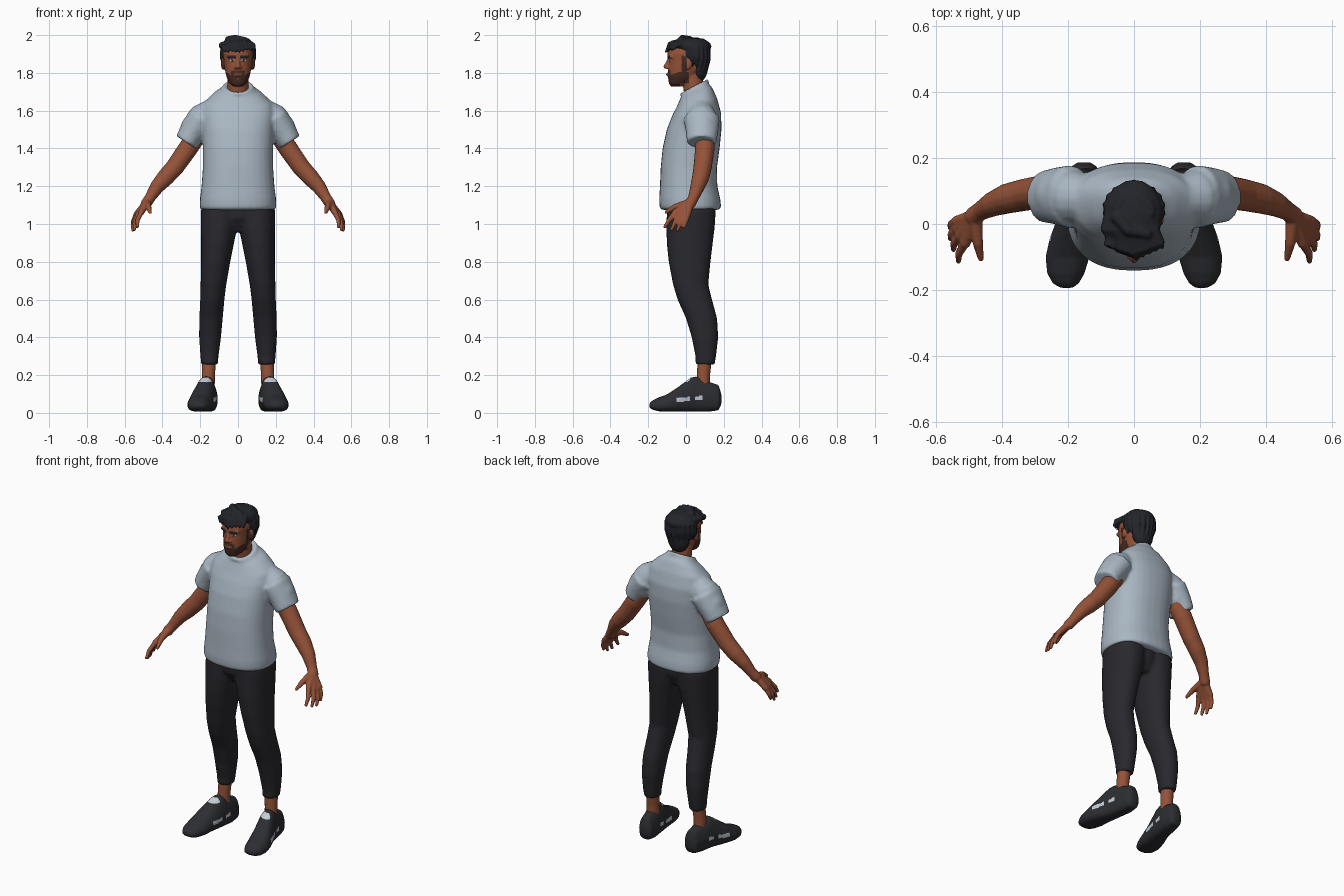
import bpy, bmesh, math, random
from mathutils import Vector, Matrix

random.seed(4)


def material(name, rgb):
    m = bpy.data.materials.new(name)
    m.diffuse_color = (*rgb, 1)
    return m


SKIN = material("skin", (0.30, 0.085, 0.04))
SHIRT = material("pale_grey_cloth", (0.40, 0.47, 0.54))
PANTS = material("charcoal_cloth", (0.021, 0.021, 0.027))
HAIR = material("black_hair", (0.016, 0.018, 0.023))
BEARD = material("beard_brown", (0.06, 0.024, 0.016))
SHOE = material("shoe_black", (0.026, 0.027, 0.032))
PATCH = material("light_patch", (0.55, 0.6, 0.66))
LIP = material("lip", (0.22, 0.055, 0.035))


# ---------- helpers ----------
def power(v, p):
    return math.copysign(abs(v) ** p, v)


def loft(bm, rings):
    loops = [[bm.verts.new(p) for p in r] for r in rings]
    n = len(loops[0])
    for a, b in zip(loops, loops[1:]):
        for i in range(n):
            bm.faces.new((a[i], a[(i + 1) % n], b[(i + 1) % n], b[i]))
    bm.faces.new(loops[0])
    bm.faces.new(loops[-1])


def stack(bm, rows, p=1.0, n=32):
    """Horizontal sections: z, centre x, half width, front y, back y, tilt."""
    rings = []
    for z, xc, rx, yf, yb, tilt in rows:
        yc, ry, ring = (yf + yb) / 2, (yb - yf) / 2, []
        for i in range(n):
            a = math.tau * i / n
            dy = ry * power(math.sin(a), p)
            ring.append((xc + rx * power(math.cos(a), p), yc + dy, z + tilt * dy))
        rings.append(ring)
    loft(bm, rings)


def ball(bm, c, r, rot=0.0):
    m = Matrix.Translation(c) @ Matrix.Rotation(rot, 4, 'X') @ Matrix.Diagonal((*r, 1))
    bmesh.ops.create_uvsphere(bm, u_segments=20, v_segments=12, radius=1, matrix=m)


def tube(bm, pts, n=14):
    """Round limb through points (x, y, z, radius) with rounded ends."""
    ps = [Vector(p[:3]) for p in pts]
    rings = []
    for i, c in enumerate(ps):
        d = ps[min(i + 1, len(ps) - 1)] - ps[max(i - 1, 0)]
        d.normalize()
        u = d.cross(Vector((0.13, 0.9, 0.2))).normalized()
        v = d.cross(u)
        rings.append([c + pts[i][3] * (u * math.cos(math.tau * k / n) + v * math.sin(math.tau * k / n))
                      for k in range(n)])
    loft(bm, rings)
    for q in (pts[0], pts[-1]):
        ball(bm, q[:3], (q[3],) * 3)


def finish(name, bm, mats, voxel, smooth=4, rule=None):
    """Fuse overlapping shells into one soft skin, then colour faces by rule."""
    bmesh.ops.recalc_face_normals(bm, faces=bm.faces)
    me = bpy.data.meshes.new(name + "_base")
    bm.to_mesh(me)
    bm.free()
    ob = bpy.data.objects.new(name, me)
    bpy.context.collection.objects.link(ob)
    r = ob.modifiers.new("fuse", 'REMESH')
    r.mode, r.voxel_size = 'VOXEL', voxel
    s = ob.modifiers.new("soften", 'SMOOTH')
    s.factor, s.iterations = 0.5, smooth
    dg = bpy.context.evaluated_depsgraph_get()
    new = bpy.data.meshes.new_from_object(ob.evaluated_get(dg))
    ob.modifiers.clear()
    ob.data = new
    new.name = name
    bpy.data.meshes.remove(me)
    new.materials.clear()
    for m in mats:
        new.materials.append(m)
    for f in new.polygons:
        f.use_smooth = True
        f.material_index = rule(f.center, f.normal) if rule else 0
    return ob


# ---------- shirt with sleeves and collar ----------
bm = bmesh.new()
torso = [(1.075, .195, -.13, .175, 0), (1.09, .203, -.14, .186, 0), (1.13, .202, -.142, .182, 0),
         (1.2, .193, -.138, .166, 0), (1.3, .186, -.134, .164, 0), (1.4, .186, -.124, .178, 0),
         (1.5, .190, -.102, .188, 0), (1.58, .196, -.073, .186, .05), (1.64, .182, -.05, .166, .2),
         (1.69, .128, -.032, .14, .35), (1.722, .075, -.02, .11, .5)]
stack(bm, [(z, 0, rx, yf, yb, t) for z, rx, yf, yb, t in torso], p=0.85)
for s in (-1, 1):
    tube(bm, [(s * .12, .075, 1.615, .06), (s * .18, .082, 1.565, .082), (s * .225, .088, 1.505, .08)])
    sleeve = [(s * .19, .083, 1.56, .088), (s * .24, .085, 1.49, .078), (s * .274, .083, 1.432, .071)]
    d = Vector((s * .55, 0, -.83))
    u = Vector((s * .83, 0, .55))
    loft(bm, [[Vector(q[:3]) + q[3] * (u * math.cos(math.tau * k / 20) * .9
               + Vector((0, 1, 0)) * math.sin(math.tau * k / 20) * 1.1) for k in range(20)] for q in sleeve])
for k in range(24):
    a, b = math.tau * k / 24, math.tau * (k + 1) / 24
    tube(bm, [(.073 * math.cos(t), .045 + .066 * math.sin(t), 1.722 + .034 * math.sin(t), .011)
              for t in (a, b)], n=8)
finish("shirt", bm, [SHIRT], 0.009, 5)

# ---------- trousers ----------
bm = bmesh.new()
leg = [(.255, .151, .044, .05, .152), (.3, .151, .048, .05, .159), (.4, .148, .058, .03, .171),
       (.5, .143, .062, .0, .165), (.6, .136, .064, -.045, .138), (.68, .130, .068, -.069, .118),
       (.8, .118, .077, -.092, .130), (.9, .108, .087, -.102, .142), (.98, .100, .096, -.104, .152),
       (1.06, .096, .101, -.102, .157), (1.12, .090, .098, -.1, .15)]
for s in (-1, 1):
    stack(bm, [(z, s * x, rx, yf, yb, 0) for z, x, rx, yf, yb in leg], p=0.92)
stack(bm, [(.96, 0, .06, -.05, .11, 0), (1.03, 0, .12, -.095, .14, 0), (1.12, 0, .15, -.098, .145, 0)])
finish("trousers", bm, [PANTS], 0.01, 4)

# ---------- ankles and shoes ----------
shoe = [(.187, .152, .02, .045, .10), (.172, .152, .042, .014, .148), (.12, .157, .05, .006, .165),
        (.055, .167, .054, .006, .193), (.025, .173, .057, .006, .187), (-.04, .191, .064, .006, .138),
        (-.10, .202, .067, .006, .098), (-.15, .207, .057, .009, .08), (-.18, .207, .04, .018, .064),
        (-.194, .205, .02, .03, .05)]


def shoe_rule(c, n):
    side = abs(n.x) > .6 and (-.05 < c.y < .02 or .05 < c.y < .085)
    stripe = side and abs(c.z - .072 - .1 * c.y) < .011
    tongue = c.z > .163 and n.y < -.3 and c.y < .05
    return 1 if stripe or tongue else 0


for s, side in ((-1, "right"), (1, "left")):
    bm = bmesh.new()
    tube(bm, [(s * .158, .09, .13, .036), (s * .157, .092, .2, .036), (s * .153, .1, .29, .038)])
    finish(side + "_ankle", bm, [SKIN], 0.009, 2)
    bm = bmesh.new()
    rings = []
    for y, xc, hw, z0, z1 in shoe:
        ring = []
        for k in range(28):
            a = math.tau * k / 28
            up = power(math.sin(a), .65)
            x = hw * power(math.cos(a), .65) * (1 - .3 * max(0, up))
            ring.append((s * (xc + x), y, (z0 + z1) / 2 + (z1 - z0) / 2 * up))
        rings.append(ring)
    loft(bm, rings)
    finish(side + "_shoe", bm, [SHOE, PATCH], 0.006, 4, shoe_rule)

# ---------- arms and hands ----------
fingers = [((.512, -.058, 1.062), (.532, -.09, 1.02), (.533, -.112, .985)),
           ((.528, -.036, 1.05), (.547, -.06, 1.005), (.548, -.077, .97)),
           ((.536, -.013, 1.045), (.555, -.032, 1.0), (.557, -.045, .967)),
           ((.538, .009, 1.05), (.555, .0, 1.015), (.558, -.01, .985))]
arm = [(.19, .095, 1.51, .05), (.265, .1, 1.4, .052), (.335, .088, 1.3, .049), (.385, .077, 1.245, .046),
       (.43, .06, 1.195, .038), (.465, .04, 1.14, .029), (.485, .025, 1.11, .029)]
for s, side in ((-1, "right"), (1, "left")):
    bm = bmesh.new()
    tube(bm, [(s * x, y, z, r) for x, y, z, r in arm])
    for f in fingers:
        a, b, c = [(s * x, y, z) for x, y, z in f]
        tube(bm, [(s * .482, .025, 1.115, .022), (*a, .0165)], n=10)
        tube(bm, [(*a, .0145), (*b, .0125), (*c, .009)], n=10)
    tube(bm, [(s * .482, .01, 1.11, .022), (s * .474, -.06, 1.09, .016), (s * .465, -.105, 1.062, .010)], n=10)
    finish(side + "_arm", bm, [SKIN], 0.005, 4)

# ---------- head, neck, nose and ears ----------
bm = bmesh.new()
skull = [(1.727, .022, -.078, -.03), (1.742, .044, -.09, .01), (1.775, .060, -.095, .055),
         (1.82, .070, -.094, .095), (1.86, .075, -.092, .11), (1.9, .078, -.098, .115),
         (1.94, .072, -.088, .105), (1.965, .055, -.06, .085), (1.98, .025, -.02, .05)]
stack(bm, [(z, 0, rx, yf, yb, 0) for z, rx, yf, yb in skull], p=0.92)
tube(bm, [(0, .06, 1.62, .066), (0, .045, 1.7, .056), (0, .028, 1.8, .054)], n=24)
tube(bm, [(0, -.088, 1.875, .009), (0, -.098, 1.85, .011), (0, -.106, 1.834, .013)])
tube(bm, [(-.016, -.094, 1.79, .006), (0, -.098, 1.791, .008), (.016, -.094, 1.79, .006)])
for s in (-1, 1):
    ball(bm, (s * .013, -.096, 1.829), (.010, .011, .009))
    ball(bm, (s * .080, .014, 1.847), (.010, .019, .031), -.2)
    tube(bm, [(s * .012, -.092, 1.884, .008), (s * .05, -.078, 1.886, .009)])


def face_rule(c, n):
    x = abs(c.x)
    if c.y < -.05 and .012 < x < .052 and abs(c.z - 1.887 + .1 * abs(x - .035)) < .007:
        return 1
    if c.y < -.05 and ((x - .031) / .013) ** 2 + ((c.z - 1.866) / .006) ** 2 < 1:
        return 4 if abs(x - .031) > .006 else 1
    if c.y < -.07 and x < .021 and abs(c.z - 1.79) < .007:
        return 3
    jaw = -.13 < c.y < .015 and 1.725 < c.z < 1.765 + .6 * x and (c.z > 1.745 or c.y < -.03)
    moustache = c.y < -.06 and x < .036 and 1.77 < c.z < 1.812
    sideburn = x > .06 and -.022 < c.y < .004 and 1.79 < c.z < 1.89
    return 2 if jaw or moustache or sideburn else 0


finish("head", bm, [SKIN, HAIR, BEARD, LIP, PATCH], 0.0042, 3, face_rule)

# ---------- hair: cap, nape and swept locks ----------
bm = bmesh.new()
ball(bm, (0, .043, 1.905), (.093, .083, .083))
ball(bm, (0, .03, 1.94), (.088, .105, .048))
ball(bm, (0, .073, 1.83), (.066, .043, .075))
for i in range(9):
    x = -.078 + .0195 * i
    j = random.uniform(-.008, .008)
    tube(bm, [(x * .7 - .01, .06, 1.968 - abs(x) * .25, .02), (x * .9 - .012, -.02, 1.972 - abs(x) * .3 + j, .021),
              (x, -.085 + abs(x) * .35, 1.957 - abs(x) * .2 + j, .017),
              (x + .008, -.106 + abs(x) * .45, 1.918 + j, .006)], n=10)
for i in range(11):
    a = math.radians(-10 + 20 * i)
    j = random.uniform(-.012, .012)
    ca, sa = math.cos(a), math.sin(a)
    tube(bm, [(.05 * ca, .04 + .045 * sa, 1.968, .016), (.083 * ca, .045 + .072 * sa, 1.93 + j, .014),
              (.085 * ca, .045 + .075 * sa, 1.88 + j, .012),
              (.072 * ca, .045 + .058 * sa, 1.845 - .05 * max(0, sa) + j, .006)], n=10)
tube(bm, [(-.05, .02, 1.975, .02), (-.015, -.02, 1.984, .018), (.04, -.03, 1.975, .014)])
finish("hair", bm, [HAIR], 0.005, 2)
